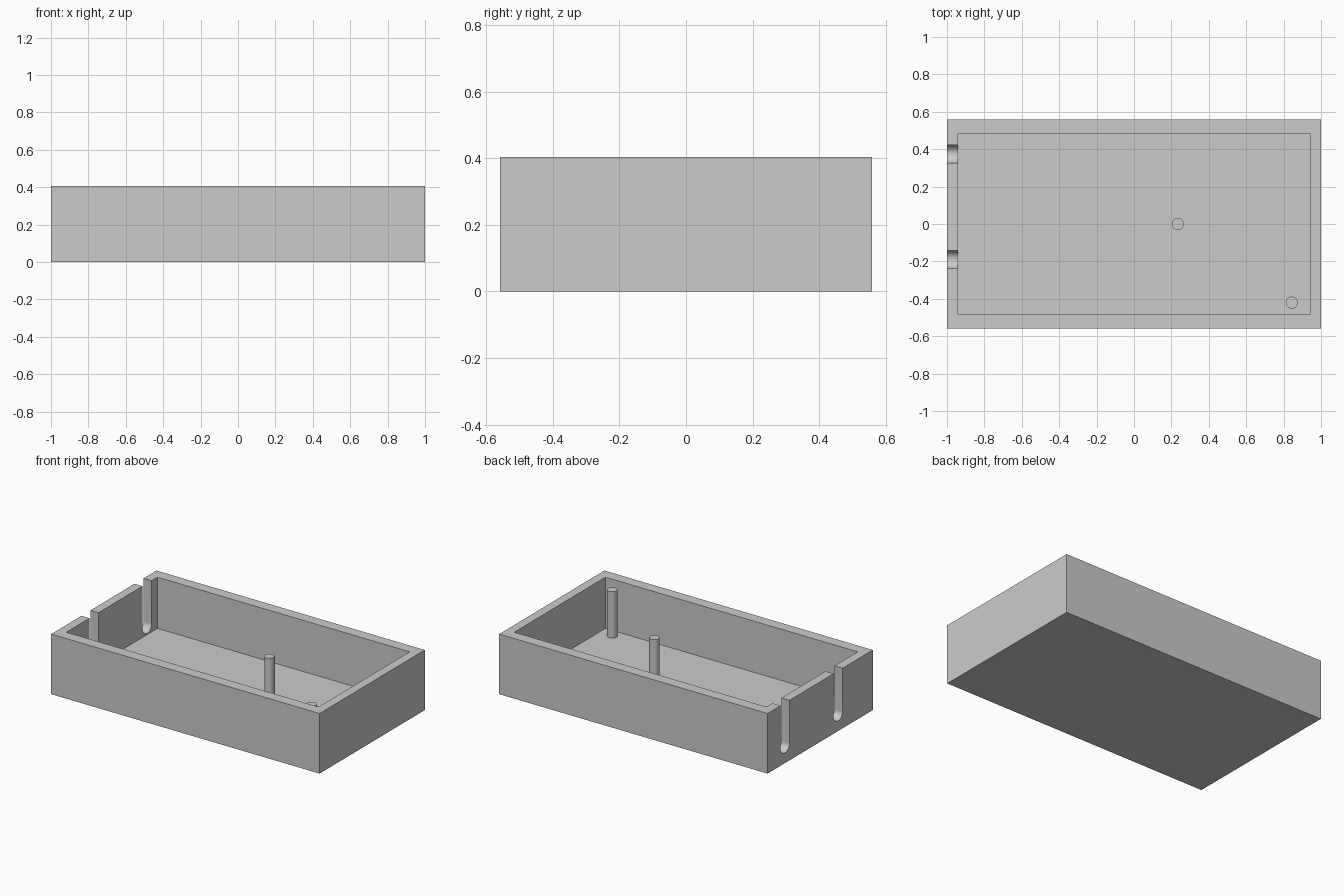
import bpy, bmesh, math

if "Cube" in bpy.data.objects:
    bpy.data.objects.remove(bpy.data.objects["Cube"], do_unlink=True)

HALF_X, HALF_Y, HEIGHT = 1.0, 0.56, 0.405
WALL_X, WALL_Y, FLOOR = 0.06, 0.075, 0.06
SLOT_RADIUS, SLOT_CENTRE_Z = 0.048, 0.117
PEG_RADIUS, PEG_TOP = 0.032, 0.373

grey = bpy.data.materials.new("plain grey")
grey.use_nodes = True
colour = (0.6, 0.6, 0.6, 1)
grey.diffuse_color = colour
grey.node_tree.nodes["Principled BSDF"].inputs["Base Color"].default_value = colour


def make_object(name, bm):
    bmesh.ops.recalc_face_normals(bm, faces=bm.faces)
    mesh = bpy.data.meshes.new(name)
    bm.to_mesh(mesh)
    bm.free()
    mesh.materials.append(grey)
    obj = bpy.data.objects.new(name, mesh)
    bpy.context.collection.objects.link(obj)
    return obj


def smooth(obj):
    bpy.ops.object.select_all(action="DESELECT")
    obj.select_set(True)
    bpy.context.view_layer.objects.active = obj
    bpy.ops.object.shade_smooth_by_angle(angle=math.radians(30))


# Open tray: a rim around the opening, walls inside and out, and a raised floor
def ring(bm, hx, hy, z):
    return [bm.verts.new((sx * hx, sy * hy, z))
            for sx, sy in ((-1, -1), (1, -1), (1, 1), (-1, 1))]


bm = bmesh.new()
ix, iy = HALF_X - WALL_X, HALF_Y - WALL_Y
rings = [ring(bm, HALF_X, HALF_Y, 0), ring(bm, HALF_X, HALF_Y, HEIGHT),
         ring(bm, ix, iy, HEIGHT), ring(bm, ix, iy, FLOOR)]
bm.faces.new(rings[0])
bm.faces.new(rings[-1])
for low, high in zip(rings, rings[1:]):
    for i in range(4):
        j = (i + 1) % 4
        bm.faces.new((low[i], low[j], high[j], high[i]))
tray = make_object("tray", bm)


# Round-bottomed cable slots cut through the right-hand wall
def slot_cutter(y):
    bm = bmesh.new()
    steps = 24
    profile = [(y - SLOT_RADIUS, HEIGHT + 0.1)]
    for i in range(steps + 1):
        a = math.pi * (1 + i / steps)
        profile.append((y + SLOT_RADIUS * math.cos(a),
                        SLOT_CENTRE_Z + SLOT_RADIUS * math.sin(a)))
    profile.append((y + SLOT_RADIUS, HEIGHT + 0.1))
    face = bm.faces.new([bm.verts.new((-HALF_X - 0.1, py, pz)) for py, pz in profile])
    out = bmesh.ops.extrude_face_region(bm, geom=[face])
    moved = [v for v in out["geom"] if isinstance(v, bmesh.types.BMVert)]
    bmesh.ops.translate(bm, verts=moved, vec=(0.1 + WALL_X + 0.05, 0, 0))
    cutter = make_object("slot_cutter", bm)
    cutter.hide_render = True
    return cutter


cutters = [slot_cutter(y) for y in (0.375, -0.19)]
for cutter in cutters:
    mod = tray.modifiers.new("slot", "BOOLEAN")
    mod.operation = "DIFFERENCE"
    mod.solver = "EXACT"
    mod.object = cutter
bpy.context.view_layer.update()
cut_mesh = bpy.data.meshes.new_from_object(
    tray.evaluated_get(bpy.context.evaluated_depsgraph_get()))
tray.modifiers.clear()
tray.data = cut_mesh
for cutter in cutters:
    bpy.data.objects.remove(cutter, do_unlink=True)
smooth(tray)

# Support pegs standing on the floor
for name, x, y in (("centre_peg", 0.235, 0), ("corner_peg", 0.843, -0.42)):
    bm = bmesh.new()
    bmesh.ops.create_cone(bm, cap_ends=True, segments=32, radius1=PEG_RADIUS,
                          radius2=PEG_RADIUS, depth=PEG_TOP - FLOOR)
    bmesh.ops.translate(bm, verts=bm.verts, vec=(x, y, (PEG_TOP + FLOOR) / 2))
    smooth(make_object(name, bm))
